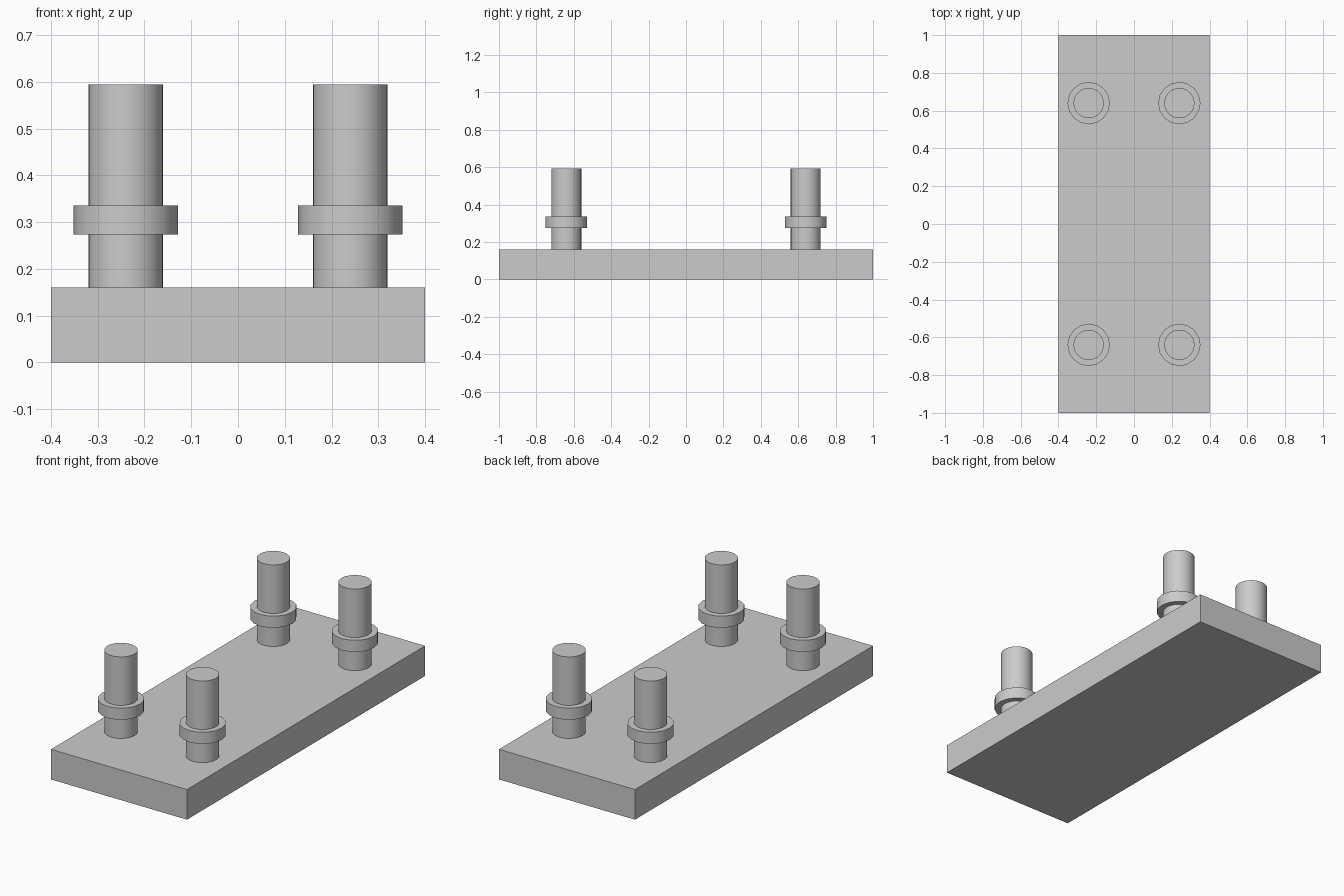
import bpy
import math

if "Cube" in bpy.data.objects:
    bpy.data.objects.remove(bpy.data.objects["Cube"])

grey = bpy.data.materials.new("plain_grey")
grey.diffuse_color = (0.6, 0.6, 0.6, 1.0)
grey.use_nodes = True
grey.node_tree.nodes["Principled BSDF"].inputs["Base Color"].default_value = grey.diffuse_color


def cylinder(name, x, y, radius, z0, z1, sides):
    bpy.ops.mesh.primitive_cylinder_add(
        vertices=sides, radius=radius, depth=z1 - z0,
        location=(x, y, (z0 + z1) / 2))
    ob = bpy.context.object
    ob.name = name
    ob.data.materials.append(grey)
    bpy.ops.object.shade_smooth_by_angle(angle=math.radians(35))
    return ob


# Base plate
bpy.ops.mesh.primitive_cube_add(size=1, location=(0, 0, 0.08))
plate = bpy.context.object
plate.name = "base_plate"
plate.scale = (0.8, 2.0, 0.16)
bpy.ops.object.transform_apply(location=False, rotation=False, scale=True)
plate.data.materials.append(grey)

# Four pins, each with a collar
for x, side in ((-0.24, "left"), (0.24, "right")):
    for y, end in ((-0.64, "front"), (0.64, "back")):
        cylinder(f"{end}_{side}_pin", x, y, 0.08, 0.16, 0.594, 32)
        cylinder(f"{end}_{side}_collar", x, y, 0.112, 0.274, 0.336, 16)
